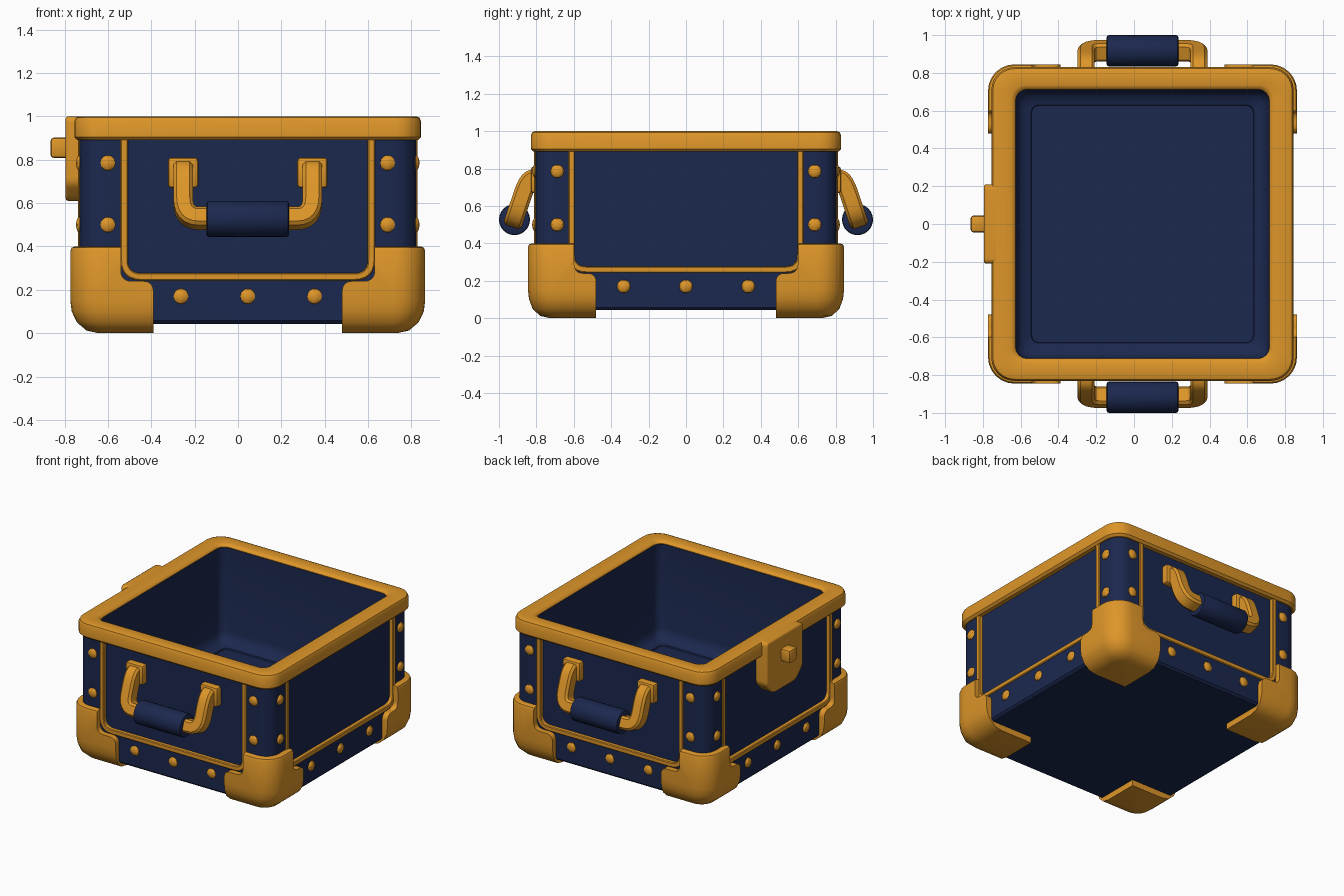
import bpy, bmesh, math
from mathutils import Vector, Matrix

if "Cube" in bpy.data.objects:
    bpy.data.objects.remove(bpy.data.objects["Cube"])

CX = 0.045            # the box sits slightly off centre because of the latch
BX, BY = 0.775, 0.805  # body half sizes
parts = []


def material(name, rgb):
    m = bpy.data.materials.new(name)
    m.use_nodes = True
    m.diffuse_color = (*rgb, 1)
    m.node_tree.nodes["Principled BSDF"].inputs["Base Color"].default_value = (*rgb, 1)
    return m


navy = material("navy", (0.011, 0.021, 0.077))
gold = material("golden orange", (0.73, 0.305, 0.022))


def make(name, bm, mat, mirror=""):
    bmesh.ops.recalc_face_normals(bm, faces=bm.faces)
    me = bpy.data.meshes.new(name)
    bm.to_mesh(me)
    bm.free()
    me.materials.append(mat)
    ob = bpy.data.objects.new(name, me)
    ob.location.x = CX
    bpy.context.collection.objects.link(ob)
    if mirror:
        mod = ob.modifiers.new("mirror", "MIRROR")
        mod.use_axis = ("x" in mirror, "y" in mirror, False)
        mod.use_mirror_merge = False
    parts.append(ob)
    return ob


def boolean(ob, cutter, op):
    """Apply a boolean ahead of any mirror, then discard the cutter."""
    mod = ob.modifiers.new("cut", "BOOLEAN")
    mod.operation, mod.object, mod.solver = op, cutter, "EXACT"
    others = [m for m in ob.modifiers if m != mod]
    for m in others:
        m.show_viewport = False
    dg = bpy.context.evaluated_depsgraph_get()
    ob.data = bpy.data.meshes.new_from_object(ob.evaluated_get(dg))
    ob.modifiers.remove(mod)
    for m in others:
        m.show_viewport = True
    parts.remove(cutter)
    bpy.data.objects.remove(cutter)


def bridge(bm, rings, closed):
    pairs = list(zip(rings, rings[1:])) + ([(rings[-1], rings[0])] if closed else [])
    for a, b in pairs:
        for i in range(len(a)):
            j = (i + 1) % len(a)
            bm.faces.new((a[i], a[j], b[j], b[i]))
    if not closed:
        bm.faces.new(rings[0])
        bm.faces.new(rings[-1])


def loft(name, loops, mat, closed=False, mirror=""):
    """Skin rounded rectangles given as (half x, half y, corner radius, z)."""
    bm = bmesh.new()
    rings = []
    for hx, hy, r, z in loops:
        ring = []
        for q, (sx, sy) in enumerate([(1, 1), (-1, 1), (-1, -1), (1, -1)]):
            for k in range(7):
                a = math.radians(q * 90 + k * 15)
                ring.append(bm.verts.new((sx * (hx - r) + r * math.cos(a),
                                          sy * (hy - r) + r * math.sin(a), z)))
        rings.append(ring)
    bridge(bm, rings, closed)
    return make(name, bm, mat, mirror)


def round_path(pts, r, closed=False, n=6):
    pts = [Vector(p) for p in pts]
    out = []
    for i, p in enumerate(pts):
        if not closed and i in (0, len(pts) - 1):
            out.append(p)
            continue
        a, b = pts[i - 1] - p, pts[(i + 1) % len(pts)] - p
        a = p + a.normalized() * min(r, a.length * 0.48)
        b = p + b.normalized() * min(r, b.length * 0.48)
        for k in range(n + 1):
            t = k / n
            out.append(a * (1 - t) ** 2 + p * 2 * t * (1 - t) + b * t * t)
    return out


def prism(name, pts, axis, lo, hi, mat, r):
    """Extrude a rounded outline of (across, z) points along x or y."""
    bm = bmesh.new()
    outline = round_path([(u, 0, z) for u, z in pts], r, True)
    rings = []
    for d in (lo, hi):
        rings.append([bm.verts.new((p.x, d, p.z) if axis == "y" else (d, p.x, p.z))
                      for p in outline])
    bridge(bm, rings, False)
    return make(name, bm, mat)


def sweep(name, path, side, w, h, c, mat, mirror):
    """Sweep a bar with corners cut by c along a path; w is measured along side."""
    bm = bmesh.new()
    side = Vector(side)
    rings = []
    w, h = w / 2, h / 2
    section = [(w, h - c), (w - c, h), (c - w, h), (-w, h - c),
               (-w, c - h), (c - w, -h), (w - c, -h), (w, c - h)]
    for i, p in enumerate(path):
        t = (path[min(i + 1, len(path) - 1)] - path[max(i - 1, 0)]).normalized()
        side = (side - t * side.dot(t)).normalized()
        up = t.cross(side)
        rings.append([bm.verts.new(p + side * u + up * v) for u, v in section])
    bridge(bm, rings, False)
    return make(name, bm, mat, mirror)


def box(name, x, y, z, mat, bevel, mirror=""):
    bm = bmesh.new()
    size = [b - a for a, b in (x, y, z)]
    mid = [(a + b) / 2 for a, b in (x, y, z)]
    bmesh.ops.create_cube(bm, size=1, matrix=Matrix.Translation(mid) @ Matrix.Diagonal((*size, 1)))
    bmesh.ops.bevel(bm, geom=bm.edges[:], offset=bevel, segments=2, affect="EDGES", profile=0.5)
    return make(name, bm, mat, mirror)


# Hollow body: the navy lining runs up to the lip, the floor edge is rounded
body = loft("body", [
    (BX - 0.015, BY - 0.015, 0.085, 0.043), (BX, BY, 0.1, 0.058), (BX, BY, 0.1, 0.93),
    (0.70, 0.74, 0.08, 0.93), (0.70, 0.74, 0.08, 0.978), (0.67, 0.71, 0.06, 0.978),
    (0.67, 0.71, 0.06, 0.375), (0.66, 0.70, 0.06, 0.335), (0.635, 0.675, 0.055, 0.308),
    (0.59, 0.63, 0.04, 0.297), (0.587, 0.627, 0.04, 0.288)], navy)

# Sunken side panels, each edged by a thin trim
for axis, half, w in (("y", BY, 0.57), ("x", BX, 0.612)):
    for s in (1, -1):
        u_shape = [(-w, 0.26), (w, 0.26), (w, 0.92), (-w, 0.92)]
        cutter = prism("panel_cutter", u_shape, axis, s * (half - 0.02), s * (half + 0.2), navy, 0.08)
        boolean(body, cutter, "DIFFERENCE")
    d = half - 0.01
    corners = [(-w, 0.92), (-w, 0.26), (w, 0.26), (w, 0.92)]
    path = round_path([(u, d, z) if axis == "y" else (d, u, z) for u, z in corners], 0.08)
    sweep("panel_trim_" + ("front_back" if axis == "y" else "sides"), path,
          (0, 1, 0) if axis == "y" else (1, 0, 0), 0.036, 0.034, 0.005, gold, axis)

# Thick rim around the opening, resting on the lining
loft("rim", [
    (0.80, 0.83, 0.12, 0.905), (0.80, 0.83, 0.12, 0.975), (0.792, 0.822, 0.115, 0.994),
    (0.775, 0.805, 0.1, 1.0), (0.695, 0.735, 0.07, 1.0), (0.68, 0.72, 0.06, 0.994),
    (0.672, 0.712, 0.06, 0.982), (0.674, 0.714, 0.06, 0.972), (0.69, 0.73, 0.07, 0.95),
    (0.69, 0.73, 0.07, 0.89), (0.785, 0.815, 0.11, 0.89)], gold, closed=True)

# Corner caps: a rounded shell trimmed to an L on both faces
X, Y = 0.818, 0.845
caps = loft("corner_caps", [
    (X - 0.13, Y - 0.12, 0.06, 0), (X - 0.075, Y - 0.065, 0.09, 0.012),
    (X - 0.03, Y - 0.025, 0.12, 0.05), (X - 0.006, Y - 0.006, 0.14, 0.1),
    (X, Y, 0.14, 0.15), (X, Y, 0.14, 0.38), (X - 0.006, Y - 0.006, 0.135, 0.394),
    (X - 0.02, Y - 0.02, 0.13, 0.4)], gold, mirror="xy")
for axis, foot, post in (("y", 0.435, 0.585), ("x", 0.48, 0.598)):
    ell = [(foot, -0.2), (foot, 0.24), (post, 0.24), (post, 0.6), (1.2, 0.6), (1.2, -0.2)]
    boolean(caps, prism("cap_cutter", ell, axis, 0.1, 1.3, gold, 0.05), "INTERSECT")
boolean(caps, box("cavity_cutter", (0, 0.70), (0, 0.74), (0.26, 0.7), gold, 0.01), "DIFFERENCE")

# Rivets on the posts and bottom rails
bm = bmesh.new()
for s in (1, -1):
    for axis, half, post, rail in (("y", BY, 0.645, 0.308), ("x", BX, 0.688, 0.333)):
        spots = [(u, z) for u in (-post, post) for z in (0.5, 0.785)]
        spots += [(u, 0.17) for u in (-rail, 0, rail)]
        for u, z in spots:
            at = (u, s * half, z) if axis == "y" else (s * half, u, z)
            flat = (1, 0.5, 1, 1) if axis == "y" else (0.5, 1, 1, 1)
            bmesh.ops.create_uvsphere(bm, u_segments=10, v_segments=6, radius=0.036,
                                      matrix=Matrix.Translation(at) @ Matrix.Diagonal(flat))
make("rivets", bm, gold)

# Carrying handles at front and back
box("handle_brackets", (0.228, 0.368), (0.76, 0.83), (0.67, 0.81), gold, 0.015, "xy")
arm = round_path([(0.298, 0.79, 0.745), (0.298, 0.845, 0.745), (0.298, 0.917, 0.53),
                  (0.15, 0.917, 0.53)], 0.09)
sweep("handle_arms", arm, (1, 0, 0), 0.09, 0.1, 0.015, gold, "xy")
bm = bmesh.new()
bmesh.ops.create_cone(bm, cap_ends=True, segments=24, radius1=0.083, radius2=0.083, depth=0.38,
                      matrix=Matrix.Translation((0, 0.917, 0.527)) @ Matrix.Rotation(math.pi / 2, 4, "Y"))
ends = [e for e in bm.edges if any(len(f.verts) > 4 for f in e.link_faces)]
bmesh.ops.bevel(bm, geom=ends, offset=0.012, segments=2, affect="EDGES", profile=0.5)
make("handle_grips", bm, navy, "y")

# Latch plate with its knob on the right side
shield = [(-0.21, 1.0), (0.21, 1.0), (0.21, 0.69), (0.13, 0.61), (-0.13, 0.61), (-0.21, 0.69)]
latch = prism("latch_plate", shield, "x", -0.84, -0.74, gold, 0.03)
bevel = latch.modifiers.new("bevel", "BEVEL")
bevel.width, bevel.segments = 0.012, 2
box("latch_knob", (-0.91, -0.82), (-0.045, 0.045), (0.808, 0.902), gold, 0.016)

# Smooth shading with crisp edges
bpy.ops.object.select_all(action="DESELECT")
for ob in parts:
    ob.select_set(True)
bpy.context.view_layer.objects.active = parts[0]
bpy.ops.object.shade_smooth_by_angle(angle=math.radians(35))
